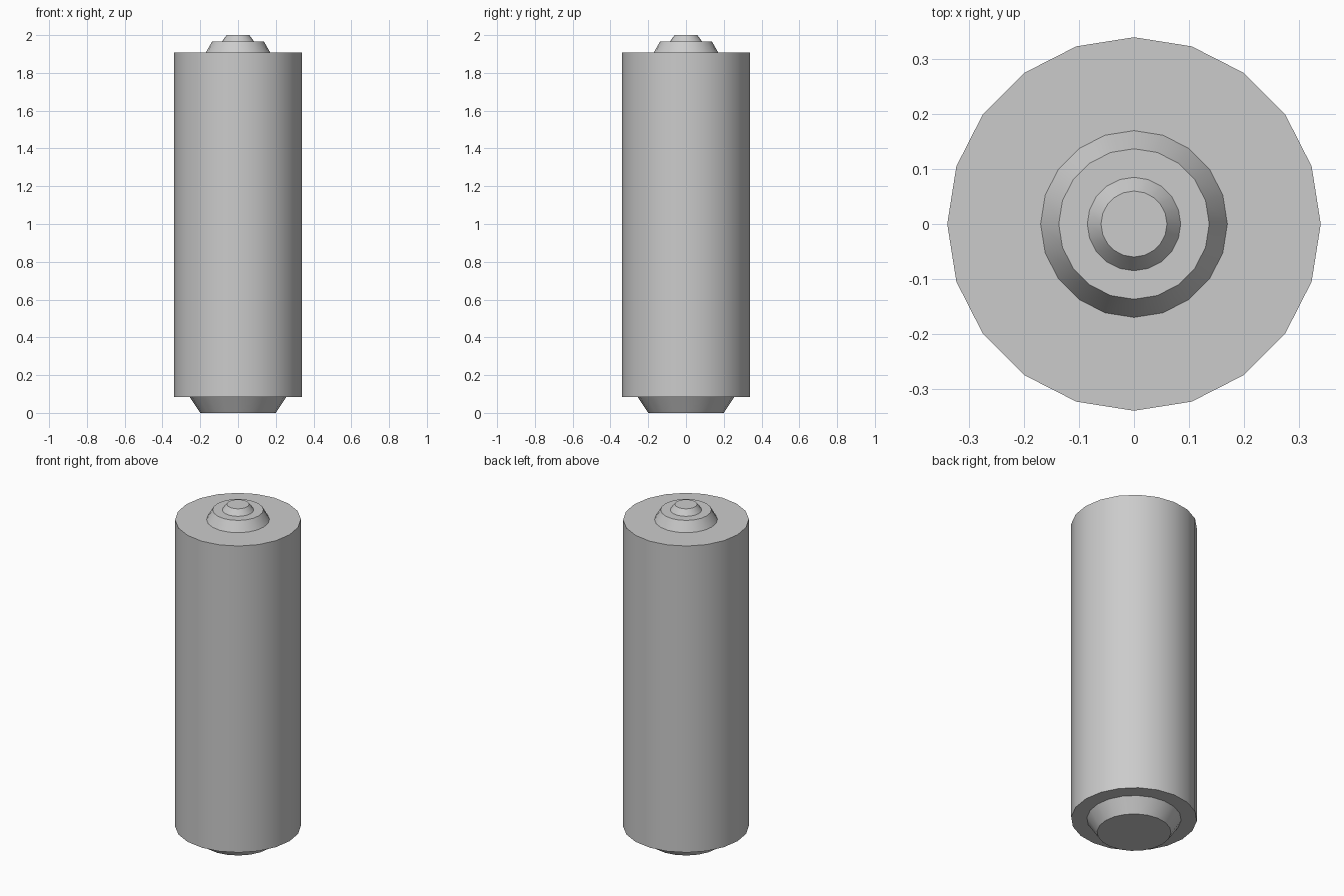
import bpy, bmesh, math

if "Cube" in bpy.data.objects:
    bpy.data.objects.remove(bpy.data.objects["Cube"])

SIDES = 20


def lathe(name, profile):
    """Revolve (radius, z) points around z and cap both ends."""
    bm = bmesh.new()
    rings = []
    for r, z in profile:
        rings.append([bm.verts.new((r * math.cos(2 * math.pi * i / SIDES),
                                    r * math.sin(2 * math.pi * i / SIDES), z))
                      for i in range(SIDES)])
    for a, b in zip(rings, rings[1:]):
        for i in range(SIDES):
            j = (i + 1) % SIDES
            bm.faces.new((a[i], a[j], b[j], b[i]))
    bm.faces.new(rings[0][::-1])
    bm.faces.new(rings[-1])
    bm.normal_update()
    mesh = bpy.data.meshes.new(name)
    bm.to_mesh(mesh)
    bm.free()
    obj = bpy.data.objects.new(name, mesh)
    bpy.context.collection.objects.link(obj)
    bpy.ops.object.select_all(action='DESELECT')
    obj.select_set(True)
    bpy.context.view_layer.objects.active = obj
    bpy.ops.object.shade_smooth_by_angle(angle=math.radians(30))
    return obj


# One continuous battery shell: tapered base, casing, stepped top contact
lathe("battery_body", [
    (0.20, 0.0), (0.255, 0.083),      # tapered base
    (0.34, 0.083), (0.34, 1.909),     # casing
    (0.17, 1.909), (0.137, 1.967),    # lower contact step
    (0.085, 1.967), (0.06, 2.0),      # contact tip
])
